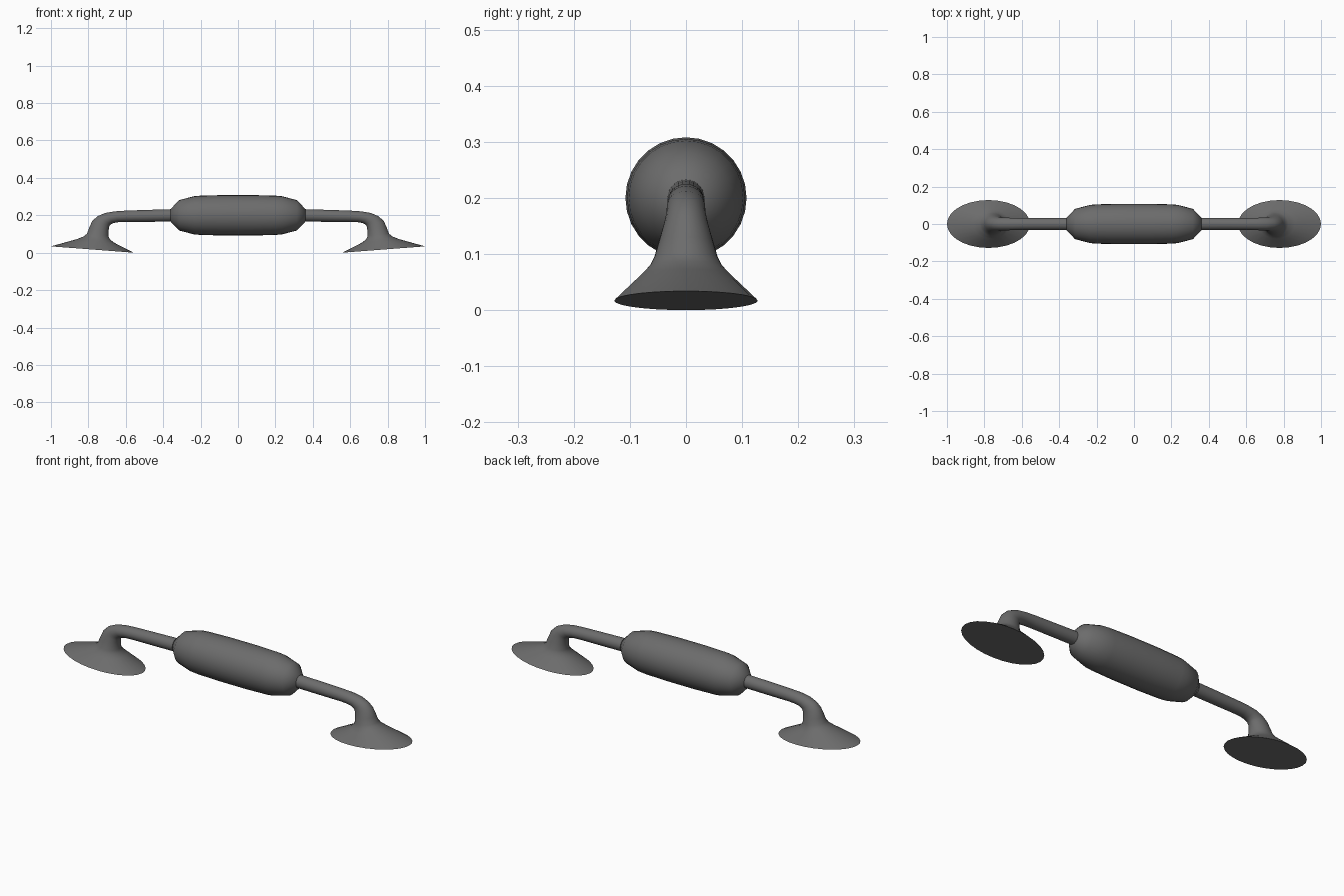
import bpy, bmesh, math
from mathutils import Vector

if "Cube" in bpy.data.objects:
    bpy.data.objects.remove(bpy.data.objects["Cube"], do_unlink=True)

SIDES = 28

metal = bpy.data.materials.new("dark_grey")
metal.use_nodes = True
GREY = (0.15, 0.15, 0.15, 1)
metal.diffuse_color = GREY
metal.node_tree.nodes["Principled BSDF"].inputs["Base Color"].default_value = GREY


def loft(name, sections, side=1):
    """Skin elliptical rings; each is (outer xz, inner xz, half width in y)."""
    bm = bmesh.new()
    rings = []
    for outer, inner, width in sections:
        a = Vector((outer[0] * side, 0, outer[1]))
        b = Vector((inner[0] * side, 0, inner[1]))
        mid, half = (a + b) / 2, (a - b) / 2
        ring = []
        for k in range(SIDES):
            t = math.tau * k / SIDES
            ring.append(bm.verts.new(mid + half * math.cos(t) + Vector((0, width * math.sin(t), 0))))
        rings.append(ring)
    for r, s in zip(rings, rings[1:]):
        for k in range(SIDES):
            n = (k + 1) % SIDES
            bm.faces.new((r[k], r[n], s[n], s[k]))
    bm.faces.new(rings[0])
    bm.faces.new(rings[-1])
    bmesh.ops.recalc_face_normals(bm, faces=bm.faces)
    mesh = bpy.data.meshes.new(name)
    bm.to_mesh(mesh)
    bm.free()
    mesh.materials.append(metal)
    obj = bpy.data.objects.new(name, mesh)
    bpy.context.collection.objects.link(obj)
    bpy.ops.object.select_all(action="DESELECT")
    obj.select_set(True)
    bpy.context.view_layer.objects.active = obj
    bpy.ops.object.shade_smooth_by_angle(angle=math.radians(50))
    return obj


# Thick central grip, a turned shape along x
half_profile = [(0.08, 0.108), (0.2, 0.105), (0.235, 0.102), (0.315, 0.081), (0.335, 0.06), (0.36, 0.034)]
profile = [(-x, r) for x, r in reversed(half_profile)] + half_profile
loft("grip", [((x, 0.2 + r), (x, 0.2 - r), r) for x, r in profile])

# Rod, bend, neck and flared foot on each side
arm = [
    ((0.34, 0.233), (0.34, 0.167), 0.033),
    ((0.48, 0.229), (0.48, 0.165), 0.032),
    ((0.60, 0.225), (0.60, 0.164), 0.032),
    ((0.66, 0.221), (0.64, 0.163), 0.033),
    ((0.712, 0.212), (0.665, 0.159), 0.034),
    ((0.753, 0.194), (0.68, 0.152), 0.035),
    ((0.78, 0.168), (0.688, 0.142), 0.039),
    ((0.797, 0.13), (0.692, 0.118), 0.048),
    ((0.807, 0.102), (0.693, 0.09), 0.056),
    ((0.825, 0.087), (0.686, 0.073), 0.064),
    ((0.86, 0.073), (0.665, 0.055), 0.079),
    ((1.0, 0.034), (0.556, 0.0), 0.128),
]
for label, side in (("left", 1), ("right", -1)):
    loft(label + "_arm_and_foot", arm, side)
